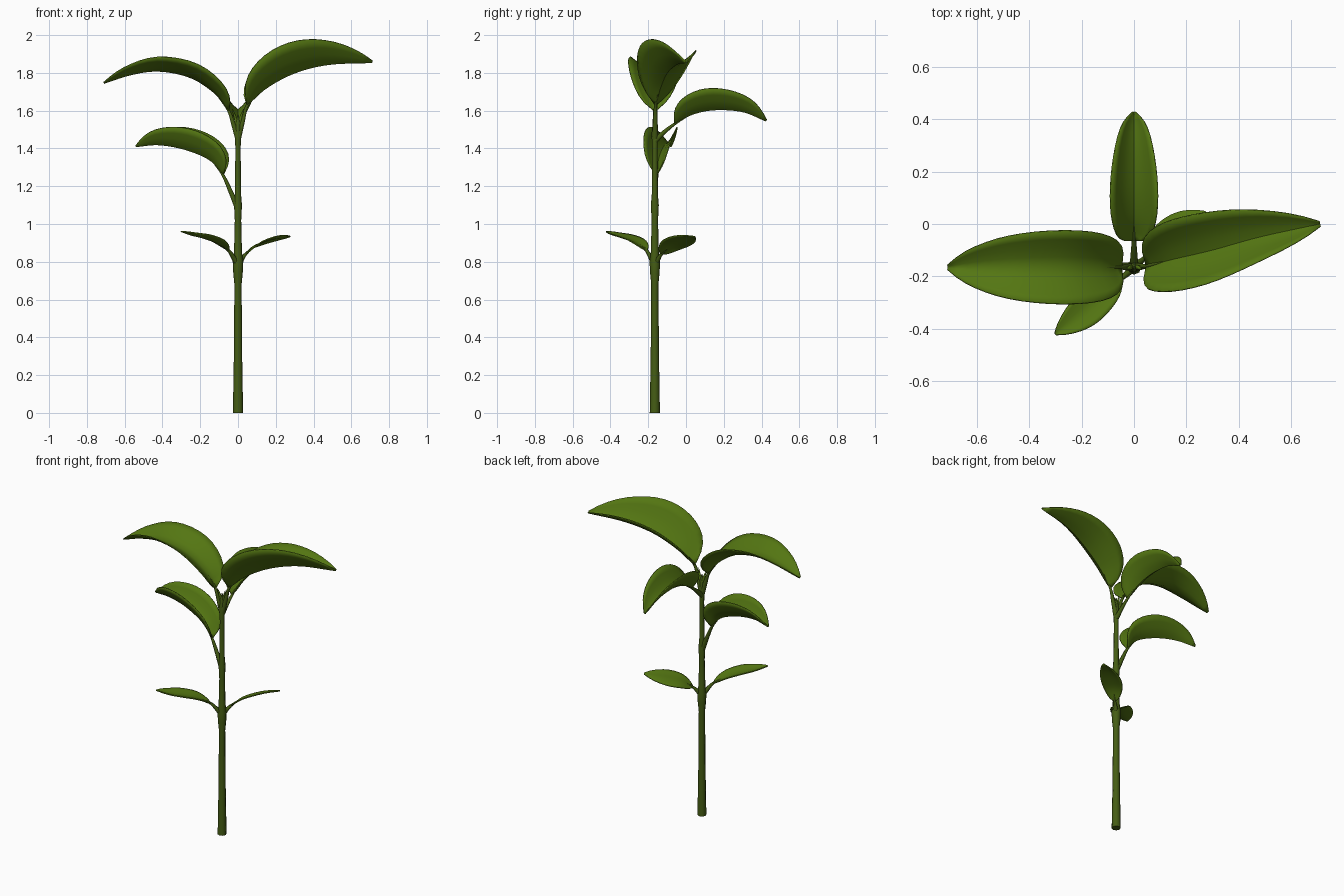
import bpy, bmesh, math
from mathutils import Vector

if "Cube" in bpy.data.objects:
    bpy.data.objects.remove(bpy.data.objects["Cube"])

def material(name, rgb):
    m = bpy.data.materials.new(name)
    m.diffuse_color = (*rgb, 1)
    m.use_nodes = True
    m.node_tree.nodes["Principled BSDF"].inputs["Base Color"].default_value = m.diffuse_color
    return m

LEAF = material("leaf green", (0.088, 0.18, 0.006))
STEM = material("stem green", (0.06, 0.11, 0.007))
Y = -0.165  # depth of the stem axis

def spline(pts, n):
    """Smooth curve through pts, n + 1 samples."""
    p = [Vector(q) for q in pts]
    p = [2 * p[0] - p[1]] + p + [2 * p[-1] - p[-2]]
    out = []
    for k in range(n + 1):
        f = k / n * (len(pts) - 1)
        i = min(int(f), len(pts) - 2)
        t = f - i
        a, b, c, d = p[i:i + 4]
        out.append(0.5 * (2 * b + (c - a) * t + (2 * a - 5 * b + 4 * c - d) * t * t
                          + (3 * b - a - 3 * c + d) * t ** 3))
    return out

def tangents(path):
    last = len(path) - 1
    return [(path[min(i + 1, last)] - path[max(i - 1, 0)]).normalized()
            for i in range(last + 1)]

def finish(bm, name, mat, angle):
    bmesh.ops.recalc_face_normals(bm, faces=bm.faces)
    me = bpy.data.meshes.new(name)
    bm.to_mesh(me)
    bm.free()
    me.materials.append(mat)
    ob = bpy.data.objects.new(name, me)
    bpy.context.collection.objects.link(ob)
    bpy.ops.object.select_all(action='DESELECT')
    ob.select_set(True)
    bpy.context.view_layer.objects.active = ob
    bpy.ops.object.shade_smooth_by_angle(angle=math.radians(angle))
    return ob

def tube(name, path, radii, sides, mat):
    bm = bmesh.new()
    rings = []
    for p, t, r in zip(path, tangents(path), radii):
        q = t.to_track_quat('Z', 'Y')
        rings.append([bm.verts.new(p + q @ Vector((r * math.cos(a), r * math.sin(a), 0)))
                      for a in (2 * math.pi * k / sides for k in range(sides))])
    for a, b in zip(rings, rings[1:]):
        for k in range(sides):
            j = (k + 1) % sides
            bm.faces.new((a[k], a[j], b[j], b[k]))
    bm.faces.new(rings[0])
    bm.faces.new(rings[-1])
    return finish(bm, name, mat, 65)

def leaf(name, mid, left, right, root):
    """Folded blade along a midrib; left/right = (sideways, upward) reach of each half."""
    n, m = 18, 4
    path = spline(mid, n)
    flat = path[-1] - path[0]
    side = Vector((-flat.y, flat.x, 0)).normalized()
    bm = bmesh.new()
    rows = []
    for i, (p, t) in enumerate(zip(path, tangents(path))):
        up = t.cross(side).normalized()
        w = max(0.02, math.sin(math.pi * min(1, i / n) ** 0.85)) ** 0.7
        row = []
        for k in range(-m, m + 1):
            s = abs(k) / m
            a, b = left if k > 0 else right
            sgn = 1 if k > 0 else -1
            row.append(bm.verts.new(p + w * (side * sgn * a * s ** 0.9 + up * b * s ** 1.25)))
        rows.append(row)
    for a, b in zip(rows, rows[1:]):
        for k in range(2 * m):
            bm.faces.new((a[k], a[k + 1], b[k + 1], b[k]))
    ob = finish(bm, name, LEAF, 50)
    mod = ob.modifiers.new("thickness", 'SOLIDIFY')
    mod.thickness = 0.006
    mod.offset = 0
    # stalk from the stem into the blade
    start = Vector((0, Y, root))
    base = path[0]
    bend = start.lerp(base, 0.5) + Vector((0, 0, 0.004))
    stalk = spline([start, bend, base, path[3]], 12)
    tube(name + "_stalk", stalk, [0.017 - 0.013 * i / 12 for i in range(13)], 6, STEM)

# stem with slight swellings at the leaf nodes
profile = [(0, .027), (.3, .022), (.68, .019), (.74, .025), (.8, .028), (.85, .021),
           (1.02, .017), (1.1, .021), (1.16, .016), (1.4, .014), (1.48, .017),
           (1.54, .011), (1.58, .003)]
tube("stem", [Vector((0, Y, z)) for z, r in profile], [r for z, r in profile], 8, STEM)

# little bud tips on top
for s in (-1, 1):
    tube("bud_tip", spline([(0, Y, 1.5), (s * .014, Y, 1.56), (s * .03, Y - .01, 1.61)], 5),
         [.008, .009, .009, .007, .005, .001], 6, LEAF)

# upper pair
leaf("upper_right_leaf", [(.05, -.16, 1.63), (.15, -.135, 1.72), (.3, -.10, 1.80),
     (.48, -.05, 1.845), (.71, 0, 1.855)], (.15, .10), (.12, .172), 1.45)
leaf("upper_left_leaf", [(-.05, Y, 1.60), (-.12, Y, 1.69), (-.25, Y, 1.775),
     (-.42, Y, 1.81), (-.57, Y, 1.79), (-.71, Y, 1.745)], (.14, .08), (.14, .08), 1.45)
# back leaf
leaf("back_leaf", [(0, -.06, 1.53), (0, .03, 1.58), (0, .15, 1.605), (0, .3, 1.595),
     (0, .425, 1.545)], (.09, .115), (.09, .115), 1.44)
# middle left leaf
leaf("middle_left_leaf", [(-.08, -.155, 1.26), (-.15, -.145, 1.34), (-.28, -.125, 1.395),
     (-.42, -.105, 1.42), (-.54, -.08, 1.41)], (.08, .115), (.08, .115), 1.08)
# small lower pair
leaf("lower_left_leaf", [(-.05, -.21, .86), (-.11, -.26, .90), (-.18, -.325, .925),
     (-.24, -.375, .94), (-.3, -.42, .96)], (.065, .015), (.065, .015), .78)
leaf("lower_right_leaf", [(.04, -.13, .84), (.09, -.085, .885), (.15, -.035, .91),
     (.21, .01, .925), (.275, .045, .933)], (.065, -.025), (.065, .02), .78)
